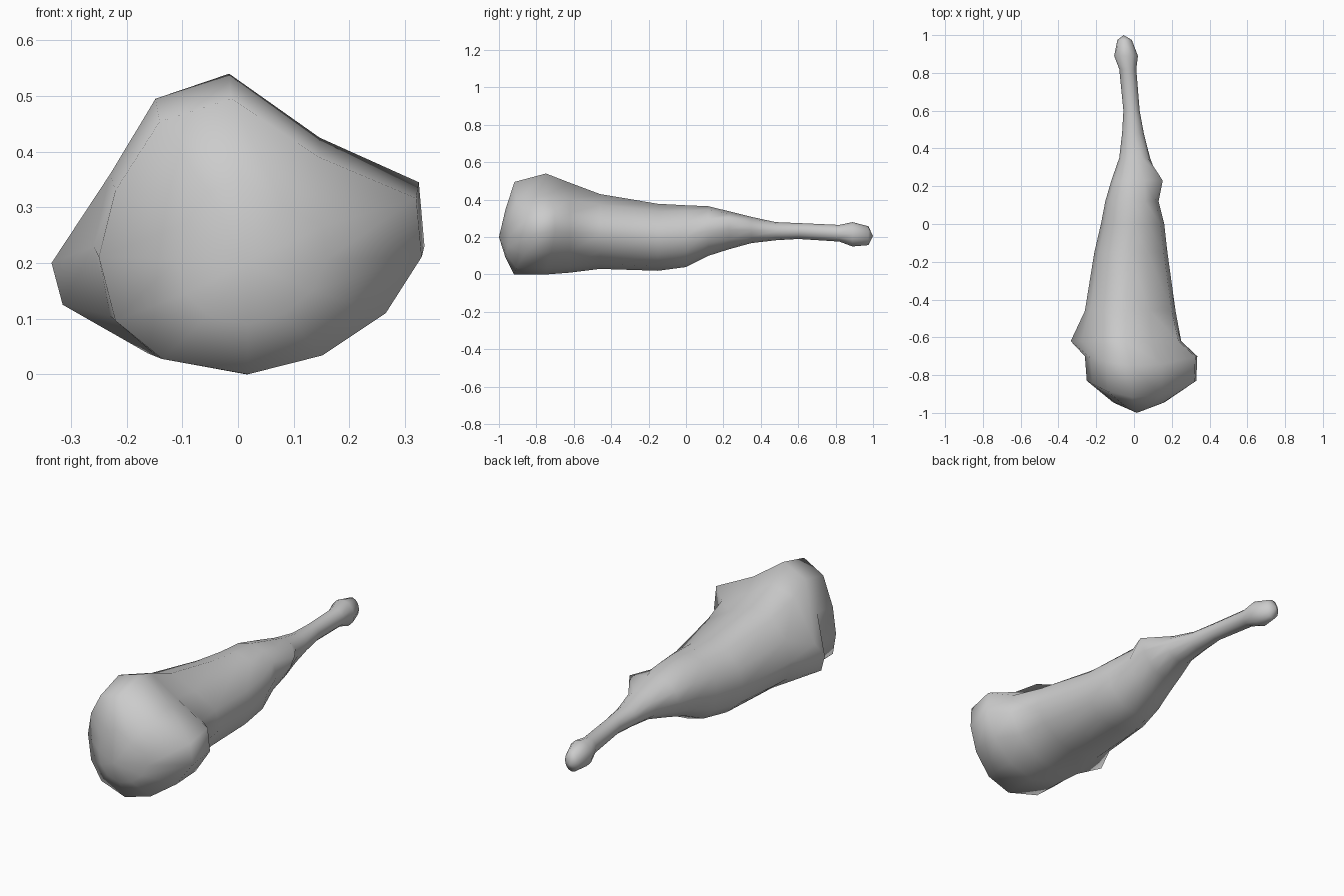
import bpy, bmesh, math

if "Cube" in bpy.data.objects:
    bpy.data.objects.remove(bpy.data.objects["Cube"])

SIDES = 12
mat = bpy.data.materials.new("plain grey")
mat.diffuse_color = (0.6, 0.6, 0.6, 1)
mat.use_nodes = True
mat.node_tree.nodes["Principled BSDF"].inputs["Base Color"].default_value = mat.diffuse_color

# Lumpy section of the thick end: right side first, then anticlockwise
LUMPY = [(.335, .23), (.325, .345), (.15, .425), (-.01, .54), (-.14, .495), (-.22, .36),
         (-.25, .23), (-.22, .105), (-.135, .03), (.02, 0), (.155, .037), (.27, .12)]
LUMPY = [((x - .0425) / .2925, (z - .27) / .27) for x, z in LUMPY]
ROUND = [(math.cos(2 * math.pi * k / SIDES), math.sin(2 * math.pi * k / SIDES))
         for k in range(SIDES)]

# y, left, right, bottom, top, lumpiness, backward sweep of the sides
RINGS = [
    (-.965, -.11, .16, .09, .35, .7, .02),
    (-.92, -.25, .33, .0, .495, 1, .09),
    (-.75, -.26, .335, .0, .54, 1, .05),
    (-.62, -.27, .25, .01, .49, .8, 0),
    (-.46, -.26, .22, .03, .43, .5, 0),
    (-.15, -.21, .177, .02, .378, .3, 0),
    (0, -.175, .16, .04, .37, .15, 0),
    (.12, -.152, .13, .1, .365, 0, 0),
    (.23, -.12, .115, .135, .338, 0, 0),
    (.35, -.078, .085, .168, .308, 0, 0),
    (.48, -.063, .052, .183, .28, 0, 0),
    (.6, -.056, .03, .19, .275, 0, 0),
    (.82, -.078, .012, .176, .265, 0, 0),
    (.89, -.105, .021, .15, .28, 0, 0),
    (.975, -.088, -.012, .157, .258, 0, 0),
]
# Knobs that stand out of the skin: (ring, side) -> x, z
KNOBS = {(3, 6): (-.335, .2), (3, 7): (-.315, .125), (3, 5): (-.28, .25),
         (8, 1): (.152, .3), (8, 0): (.13, .24)}

bm = bmesh.new()
loops = []
for r, (y, left, right, low, high, lump, sweep) in enumerate(RINGS):
    loop = []
    for k in range(SIDES):
        u = ROUND[k][0] * (1 - lump) + LUMPY[k][0] * lump
        v = ROUND[k][1] * (1 - lump) + LUMPY[k][1] * lump
        x = (left + right) / 2 + u * (right - left) / 2
        z = (low + high) / 2 + v * (high - low) / 2
        x, z = KNOBS.get((r, k), (x, z))
        loop.append(bm.verts.new((x, y + sweep * u * u, z)))
    loops.append(loop)

# Skin between the rings, closed with a point at each end
for a, b in zip(loops, loops[1:]):
    for k in range(SIDES):
        n = (k + 1) % SIDES
        bm.faces.new((a[k], a[n], b[n], b[k]))
for loop, tip in ((loops[0], (.015, -1, .2)), (loops[-1], (-.055, 1, .205))):
    end = bm.verts.new(tip)
    for k in range(SIDES):
        bm.faces.new((loop[k], loop[(k + 1) % SIDES], end))
bmesh.ops.recalc_face_normals(bm, faces=bm.faces)
for f in bm.faces:
    f.smooth = True

mesh = bpy.data.meshes.new("drumstick")
bm.to_mesh(mesh)
bm.free()
mesh.materials.append(mat)
bpy.context.collection.objects.link(bpy.data.objects.new("drumstick", mesh))
